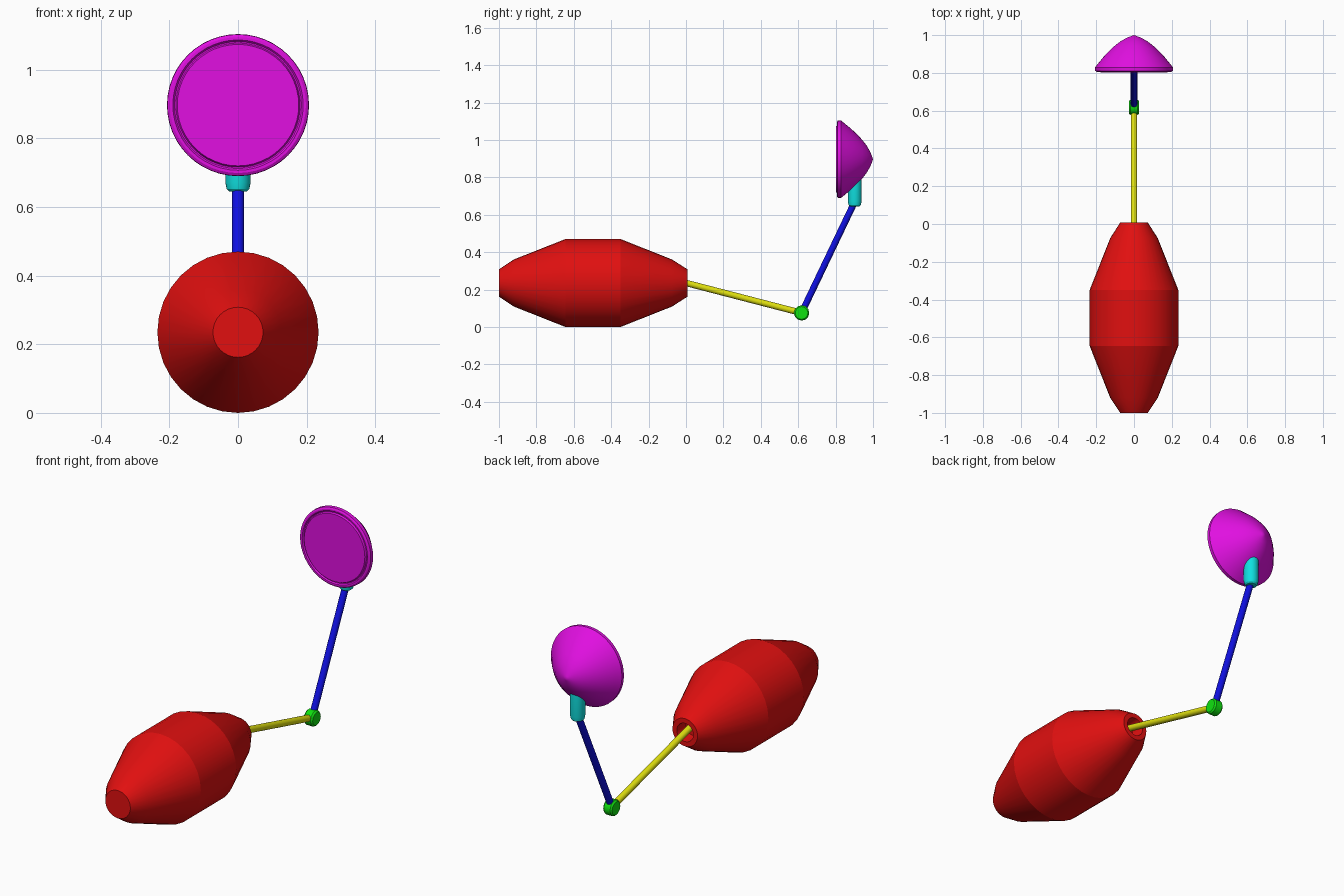
import bpy, bmesh, math
from mathutils import Vector

cube = bpy.data.objects.get("Cube")
if cube:
    bpy.data.objects.remove(cube, do_unlink=True)


def material(name, rgb):
    m = bpy.data.materials.new(name)
    m.use_nodes = True
    m.diffuse_color = (*rgb, 1)
    m.node_tree.nodes["Principled BSDF"].inputs["Base Color"].default_value = (*rgb, 1)
    return m


HI, LO = 0.75, 0.005
red = material("red", (HI, LO, LO))
yellow = material("yellow", (HI, HI, LO))
green = material("green", (LO, HI, LO))
blue = material("blue", (LO, LO, HI))
cyan = material("cyan", (LO, HI, HI))
magenta = material("magenta", (HI, LO, HI))


def lathe(name, profile, origin, axis, mat, sides=32, angle=16):
    """Revolve (distance along axis, radius) points; closed by caps or poles."""
    bm = bmesh.new()
    rings = []
    for h, r in profile:
        if r == 0:
            rings.append([bm.verts.new((0, 0, h))] * sides)
        else:
            rings.append([bm.verts.new((r * math.cos(a), r * math.sin(a), h))
                          for a in (2 * math.pi * i / sides for i in range(sides))])
    for a, b in zip(rings, rings[1:]):
        for i in range(sides):
            j = (i + 1) % sides
            bm.faces.new(list(dict.fromkeys((a[i], a[j], b[j], b[i]))))
    for ring, r in ((rings[0], profile[0][1]), (rings[-1], profile[-1][1])):
        if r > 0:
            bm.faces.new(ring)
    bmesh.ops.recalc_face_normals(bm, faces=bm.faces)
    mesh = bpy.data.meshes.new(name)
    bm.to_mesh(mesh)
    bm.free()
    mesh.materials.append(mat)
    ob = bpy.data.objects.new(name, mesh)
    bpy.context.collection.objects.link(ob)
    ob.location = origin
    ob.rotation_mode = 'QUATERNION'
    ob.rotation_quaternion = Vector((0, 0, 1)).rotation_difference(Vector(axis))
    bpy.ops.object.select_all(action='DESELECT')
    ob.select_set(True)
    bpy.context.view_layer.objects.active = ob
    bpy.ops.object.shade_smooth_by_angle(angle=math.radians(angle))
    return ob


def rod(name, start, end, radius, mat):
    d = Vector(end) - Vector(start)
    return lathe(name, [(0, radius), (d.length, radius)], start, d, mat, 16, 30)


# Barrel-shaped body along y, with a recessed socket in its back end
lathe("body", [(-1.0, 0.073), (-0.92, 0.126), (-0.645, 0.235), (-0.35, 0.235),
               (-0.075, 0.126), (0.008, 0.073), (0.008, 0.048), (-0.06, 0.042)],
      (0, 0, 0.235), (0, 1, 0), red)

# Two-section arm with a hinge at the elbow
hinge = (0, 0.618, 0.075)
rod("lower_arm", (0, -0.08, 0.256), hinge, 0.017, yellow)
rod("upper_arm", hinge, (0, 0.90, 0.665), 0.0175, blue)
lathe("elbow_hinge", [(-0.026, 0.034), (-0.018, 0.041), (0.018, 0.041), (0.026, 0.034)],
      hinge, (1, 0, 0), green, 12, 31)

# Socket holding the dish
lathe("dish_socket", [(0.645, 0.026), (0.652, 0.033), (0.672, 0.037), (0.79, 0.037)],
      (0, 0.902, 0), (0, 0, 1), cyan, 24)

# Domed dish with a rolled rim and a shallow groove around its front disc
lathe("dish", [(0.803, 0), (0.803, 0.177), (0.812, 0.181), (0.812, 0.185),
               (0.806, 0.190), (0.806, 0.198), (0.811, 0.206), (0.829, 0.207),
               (0.852, 0.188), (0.884, 0.162), (0.914, 0.133), (0.942, 0.104),
               (0.966, 0.073), (0.985, 0.040), (0.996, 0.012), (1.0, 0)],
      (0, 0, 0.897), (0, 1, 0), magenta, 48, 30)
